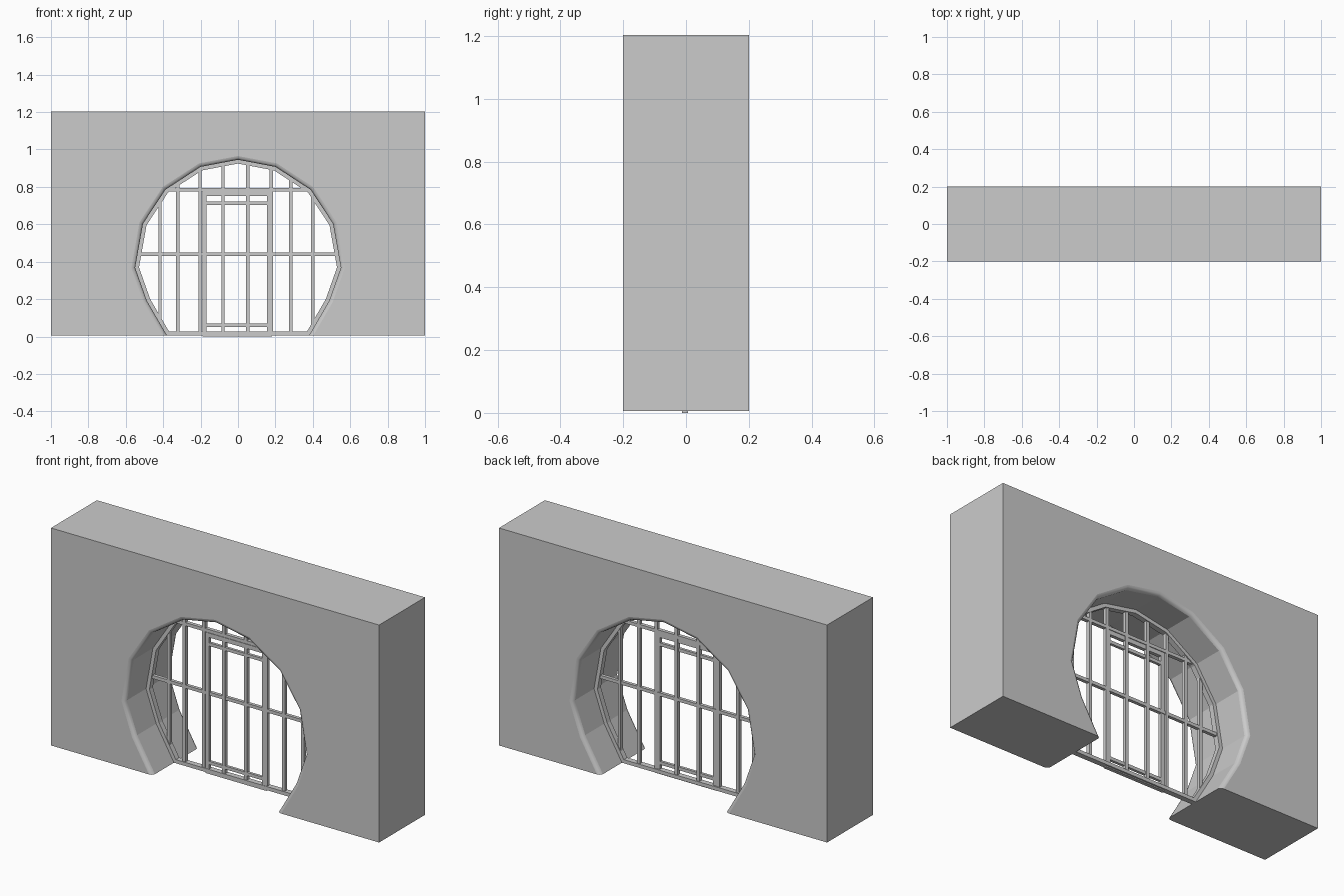
import bpy, bmesh
from mathutils import Vector

if "Cube" in bpy.data.objects:
    bpy.data.objects.remove(bpy.data.objects["Cube"])

Z0, Z1, HALF = 0.006, 1.204, 0.2

# right half of the opening outline, mirrored into a full one (left foot to right foot)
right = [(0.2, 0.907), (0.388, 0.785), (0.508, 0.603), (0.55, 0.368), (0.488, 0.192), (0.38, Z0)]
opening = [(-x, z) for x, z in reversed(right)] + [(0, 0.945)] + right


def finish(name, bm):
    bmesh.ops.recalc_face_normals(bm, faces=bm.faces[:])
    me = bpy.data.meshes.new(name)
    bm.to_mesh(me)
    bm.free()
    ob = bpy.data.objects.new(name, me)
    bpy.context.collection.objects.link(ob)
    return ob


def bars(name, boxes):
    """One object from boxes given as (x0, x1, y0, y1, z0, z1)."""
    bm = bmesh.new()
    for x0, x1, y0, y1, z0, z1 in boxes:
        vs = bmesh.ops.create_cube(bm, size=1)["verts"]
        for v in vs:
            v.co = ((x0 + x1) / 2 + v.co.x * (x1 - x0),
                    (y0 + y1) / 2 + v.co.y * (y1 - y0),
                    (z0 + z1) / 2 + v.co.z * (z1 - z0))
    return finish(name, bm)


def inset(pts, d):
    """Mitred inward offset of a closed clockwise outline."""
    out, n = [], len(pts)
    for i in range(n):
        p = Vector(pts[i])
        a = (p - Vector(pts[i - 1])).normalized()
        b = (Vector(pts[(i + 1) % n]) - p).normalized()
        na, nb = Vector((a.y, -a.x)), Vector((b.y, -b.x))
        m = (na + nb).normalized()
        out.append(p + m * (d / m.dot(na)))
    return out


def span(x):
    """Bottom and top of the opening at a given x."""
    zs = [Z0]
    for (xa, za), (xb, zb) in zip(opening, opening[1:]):
        if min(xa, xb) <= x < max(xa, xb):
            zs.append(za + (zb - za) * (x - xa) / (xb - xa))
    return (zs[1:] if len(zs) > 2 else zs)


# wall with softened opening rims
bm = bmesh.new()
outline = [(-1, Z0)] + opening + [(1, Z0), (1, Z1), (-1, Z1)]
n = len(outline)
front = [bm.verts.new((x, -HALF, z)) for x, z in outline]
back = [bm.verts.new((x, HALF, z)) for x, z in outline]
bm.faces.new(front)
bm.faces.new(back[::-1])
for i in range(n):
    j = (i + 1) % n
    bm.faces.new((front[i], front[j], back[j], back[i]))
bmesh.ops.recalc_face_normals(bm, faces=bm.faces[:])
rims = [bm.edges.get((s[i], s[i + 1])) for s in (front, back) for i in range(1, len(opening))]
soft = bmesh.ops.bevel(bm, geom=rims, offset=0.02, segments=3, profile=0.5,
                       affect='EDGES', clamp_overlap=True)
for f in soft["faces"]:
    f.smooth = True
finish("wall", bm)

# faceted ring frame lining the opening
bm = bmesh.new()
inner = inset(opening, 0.02)
loops = [[bm.verts.new((p[0], y, p[1])) for p in pts]
         for pts, y in ((opening, -0.015), (inner, -0.015), (inner, 0.015), (opening, 0.015))]
n = len(opening)
for k in range(4):
    a, b = loops[k], loops[(k + 1) % 4]
    for i in range(n):
        j = (i + 1) % n
        bm.faces.new((a[i], a[j], b[j], b[i]))
finish("ring_frame", bm)

# full-height upright bars, ending inside the ring
W = 0.009
uprights = []
for x in (-0.417, -0.322, -0.203, -0.08, 0.053, 0.177, 0.283, 0.4):
    z = span(x)
    uprights.append((x - W, x + W, -0.01, 0.01, min(z) + 0.008, max(z) - 0.01))
bars("upright_bars", uprights)

# long horizontal bars
bars("cross_bars", [(-0.53, 0.53, -0.009, 0.009, 0.431, 0.449),
                    (-0.38, 0.38, -0.01, 0.01, 0.776, 0.794)])

# sliding door: stiles, end rails and two thin inner rails
Y = (-0.013, 0.006)
bars("door_frame", [(-0.19, -0.168, *Y, 0, 0.776), (0.155, 0.182, *Y, 0, 0.776),
                    (-0.168, 0.155, *Y, 0.752, 0.776), (-0.168, 0.155, *Y, 0, 0.024)])
bars("door_rails", [(-0.168, 0.155, -0.011, 0.004, z - W, z + W) for z in (0.06, 0.713)])
